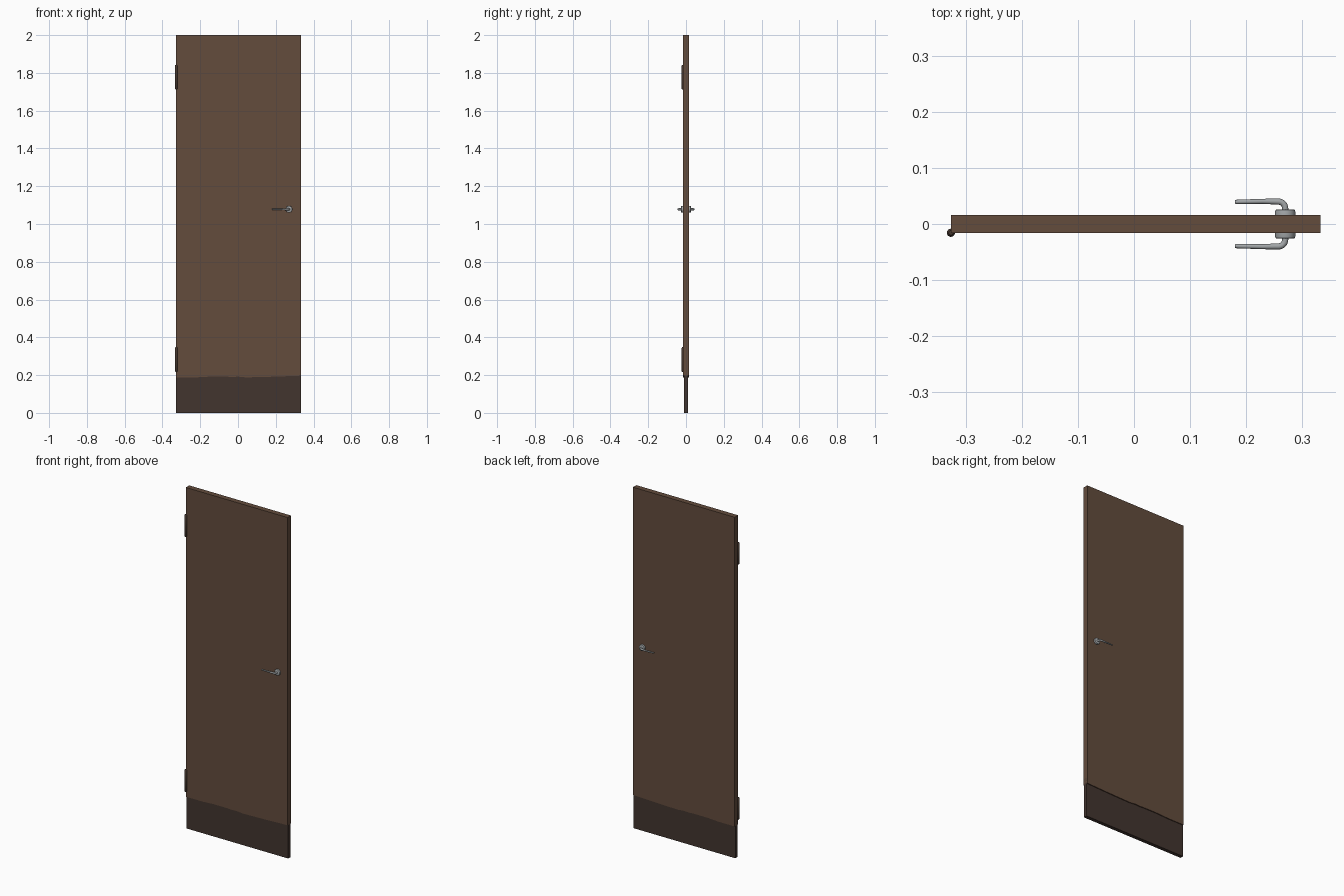
import bpy, bmesh, math
from mathutils import Vector

if "Cube" in bpy.data.objects:
    bpy.data.objects.remove(bpy.data.objects["Cube"])


def material(name, col):
    m = bpy.data.materials.new(name)
    m.diffuse_color = (*col, 1)
    m.use_nodes = True
    m.node_tree.nodes["Principled BSDF"].inputs["Base Color"].default_value = m.diffuse_color
    return m


WOOD = material("brown_wood", (0.125, 0.072, 0.046))
CORE = material("dark_brown_panel", (0.055, 0.035, 0.028))
HINGE = material("dark_hinge", (0.06, 0.038, 0.028))
METAL = material("grey_metal", (0.36, 0.38, 0.39))


def finish(bm, name, mat, smooth=False):
    bmesh.ops.recalc_face_normals(bm, faces=bm.faces)
    me = bpy.data.meshes.new(name)
    bm.to_mesh(me)
    bm.free()
    me.materials.append(mat)
    ob = bpy.data.objects.new(name, me)
    bpy.context.collection.objects.link(ob)
    if smooth:
        bpy.ops.object.select_all(action='DESELECT')
        ob.select_set(True)
        bpy.context.view_layer.objects.active = ob
        bpy.ops.object.shade_smooth_by_angle(angle=math.radians(40))
    return ob


def prism(name, outline, half, mat):
    """Extrude an x-z outline to y = -half..half."""
    bm = bmesh.new()
    f = bm.faces.new([bm.verts.new((x, -half, z)) for x, z in outline])
    r = bmesh.ops.extrude_face_region(bm, geom=[f])
    vs = [v for v in r["geom"] if isinstance(v, bmesh.types.BMVert)]
    bmesh.ops.translate(bm, verts=vs, vec=(0, 2 * half, 0))
    return finish(bm, name, mat)


def tube(name, rings, mat, n=16):
    """Rings are (centre, direction, radius); ends are capped."""
    bm = bmesh.new()
    prev = first = None
    for c, d, r in rings:
        d = Vector(d).normalized()
        up = Vector((0, 0, 1)) if abs(d.z) < 0.9 else Vector((0, 1, 0))
        u = d.cross(up).normalized()
        w = u.cross(d)
        ring = [bm.verts.new(Vector(c) + r * (math.cos(t) * u + math.sin(t) * w))
                for t in (2 * math.pi * i / n for i in range(n))]
        if prev:
            for i in range(n):
                j = (i + 1) % n
                bm.faces.new((prev[i], prev[j], ring[j], ring[i]))
        first = first or ring
        prev = ring
    bm.faces.new(first)
    bm.faces.new(prev)
    return finish(bm, name, mat, True)


L, R, T = -0.327, 0.333, 0.0157

# Door leaf with a slightly ragged lower edge
prism("door_leaf", [(L, 2), (L, 0.188), (-0.22, 0.188), (-0.15, 0.192), (-0.06, 0.192),
                    (-0.03, 0.19), (0.0, 0.192), (0.04, 0.188), (0.09, 0.189),
                    (0.2, 0.192), (R, 0.197), (R, 2)], T, WOOD)

# Thinner bottom panel
prism("bottom_panel", [(L, 0), (R, 0), (R, 0.23), (L, 0.23)], 0.0105, CORE)

# Hinge barrels with chamfered tips
for name, z0, z1 in (("lower_hinge", 0.217, 0.348), ("upper_hinge", 1.712, 1.842)):
    tube(name, [((L, -T, z), (0, 0, 1), r) for z, r in
                ((z0, 0.004), (z0 + 0.004, 0.0073), (z1 - 0.004, 0.0073), (z1, 0.004))], HINGE)

# Rose and lever on each side
HX, HZ = 0.27, 1.078
for side, s in (("front", -1), ("back", 1)):
    tube(side + "_handle_rose", [((HX, s * y, HZ), (0, s, 0), r) for y, r in
         ((0.01, 0.018), (0.0225, 0.018), (0.025, 0.0172), (0.0262, 0.0145))], METAL, 32)
    rings = [((HX, s * 0.02, HZ), (0, s, 0), 0.0055)]
    for i in range(9):
        a = math.pi / 2 * i / 8
        rings.append(((HX - 0.012 * (1 - math.cos(a)), s * (0.028 + 0.012 * math.sin(a)), HZ),
                      (-math.sin(a), s * math.cos(a), 0), 0.0055))
    rings += [((0.23, s * 0.0405, HZ), (-1, 0, 0), 0.0045),
              ((0.183, s * 0.0395, HZ), (-1, 0, 0), 0.0038),
              ((0.18, s * 0.0395, HZ), (-1, 0, 0), 0.0028)]
    tube(side + "_handle_lever", rings, METAL)
